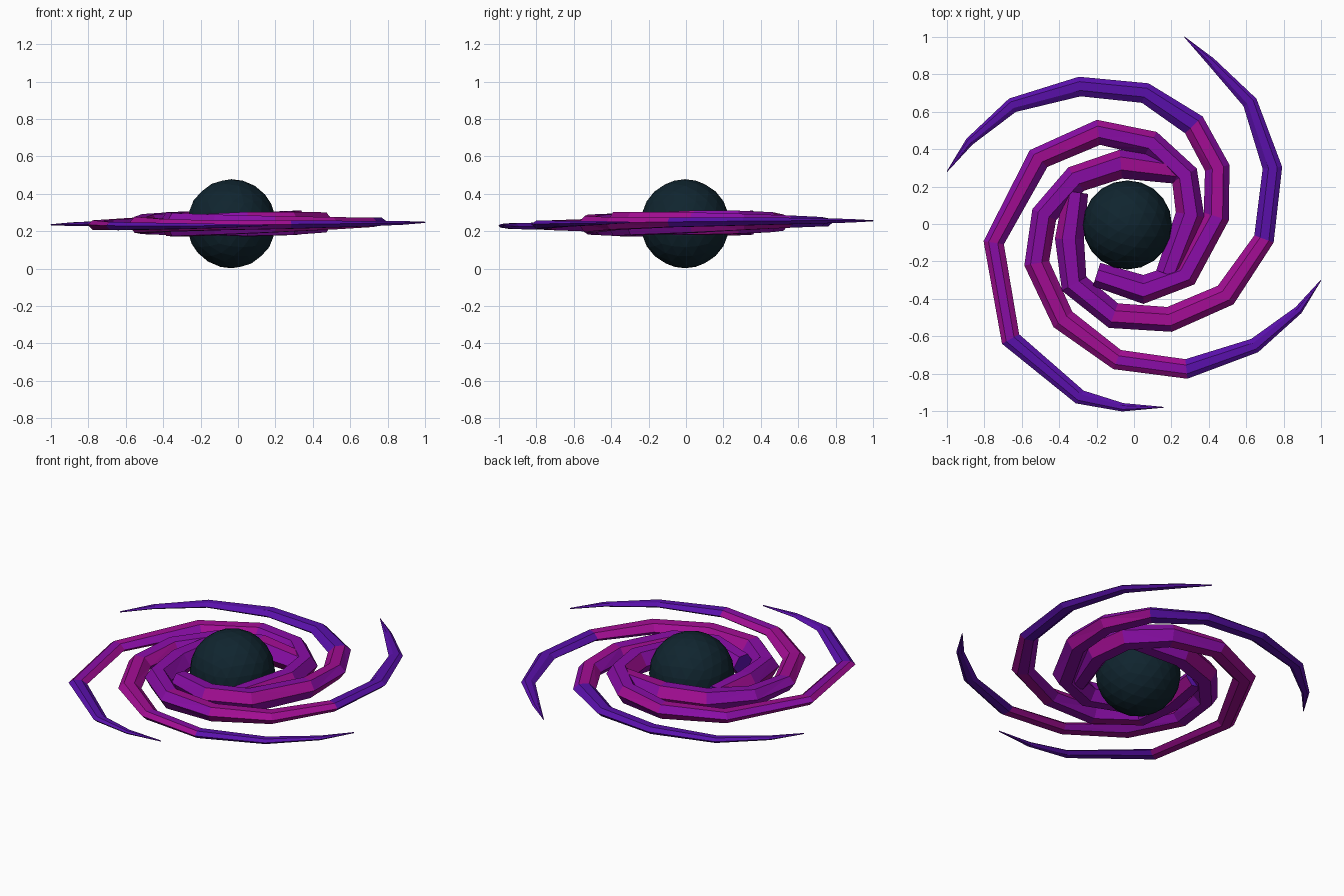
import bpy, bmesh, math, random
from mathutils import Vector

if "Cube" in bpy.data.objects:
    bpy.data.objects.remove(bpy.data.objects["Cube"])

random.seed(4)


def material(name, rgb):
    m = bpy.data.materials.new(name)
    m.diffuse_color = (*rgb, 1)
    m.use_nodes = True
    m.node_tree.nodes["Principled BSDF"].inputs["Base Color"].default_value = m.diffuse_color
    return m


violet = material("violet", (0.10, 0.005, 0.40))
purple = material("purple", (0.25, 0.004, 0.38))
magenta = material("magenta", (0.36, 0.004, 0.29))
dark = material("dark_teal", (0.005, 0.018, 0.028))


def finish(bm, name, mats):
    bmesh.ops.recalc_face_normals(bm, faces=bm.faces)
    me = bpy.data.meshes.new(name)
    bm.to_mesh(me)
    bm.free()
    for m in mats:
        me.materials.append(m)
    ob = bpy.data.objects.new(name, me)
    bpy.context.collection.objects.link(ob)


# Dark central globe
bm = bmesh.new()
bmesh.ops.create_icosphere(bm, subdivisions=3, radius=0.238)
bmesh.ops.translate(bm, verts=bm.verts, vec=(-0.035, -0.005, 0.24))
finish(bm, "core", [dark])

# Shared taper of the arms, from the tip inwards
WIDTH = [0.004, 0.045, 0.08, 0.105, 0.11, 0.13, 0.135, 0.14, 0.15, 0.155, 0.13]
HALF_H = [0.003, 0.010, 0.016, 0.022, 0.026, 0.034, 0.044, 0.055, 0.063, 0.066, 0.055]
# Six-sided section: across, up
SECTION = [(0.5, 0.1), (0.25, 1), (-0.2, 0.95), (-0.5, -0.1), (-0.22, -1), (0.25, -0.95)]


def spiral_arm(name, path, violet_until):
    bm = bmesh.new()
    pts = [Vector(p) for p in path]
    rings = []
    for i, p in enumerate(pts):
        a, b = pts[max(i - 1, 0)], pts[min(i + 1, len(pts) - 1)]
        d = (b - a).normalized()
        side = Vector((-d.y, d.x))  # clockwise path: points outwards
        zc = 0.241 + 0.01 * p.x + 0.012 * p.y
        ring = []
        for u, v in SECTION:
            q = p + side * (u * WIDTH[i])
            ring.append(bm.verts.new((q.x, q.y, zc + v * HALF_H[i])))
        rings.append(ring)
    n = len(SECTION)
    for i in range(len(rings) - 1):
        for k in range(n):
            f = bm.faces.new((rings[i][k], rings[i][(k + 1) % n],
                              rings[i + 1][(k + 1) % n], rings[i + 1][k]))
            # violet tips, magenta middle, mixed purple towards the core
            if i < violet_until:
                f.material_index = 0
            elif i < 6:
                f.material_index = random.choice((2, 2, 2, 1))
            else:
                f.material_index = random.choice((1, 1, 2))
    for cap in (rings[0], rings[-1]):
        bm.faces.new(cap)
    bmesh.ops.triangulate(bm, faces=bm.faces)
    finish(bm, name, [violet, purple, magenta])


# Four spiral arms, centre lines from the tip inwards
spiral_arm("arm_back", [(.27, 1), (.41, .87), (.62, .65), (.74, .3), (.695, -.08),
                        (.49, -.38), (.19, -.51), (-.11, -.49), (-.32, -.32),
                        (-.345, -.08), (-.31, .17)], 4)
spiral_arm("arm_left", [(-1, .28), (-.88, .44), (-.65, .635), (-.29, .735), (.06, .70),
                        (.32, .53), (.445, .3), (.44, .04), (.27, -.27),
                        (.05, -.35), (-.2, -.27)], 5)
spiral_arm("arm_front", [(.16, -.98), (-.06, -.98), (-.29, -.925), (-.66, -.615), (-.75, -.1),
                         (-.51, .35), (-.19, .49), (.09, .43), (.27, .26),
                         (.30, .05), (.18, -.27)], 3)
spiral_arm("arm_right", [(1, -.3), (.88, -.46), (.645, -.65), (.28, -.775), (-.09, -.725),
                         (-.38, -.51), (-.52, -.21), (-.48, .05), (-.31, .24),
                         (-.07, .32), (.23, .28)], 3)
